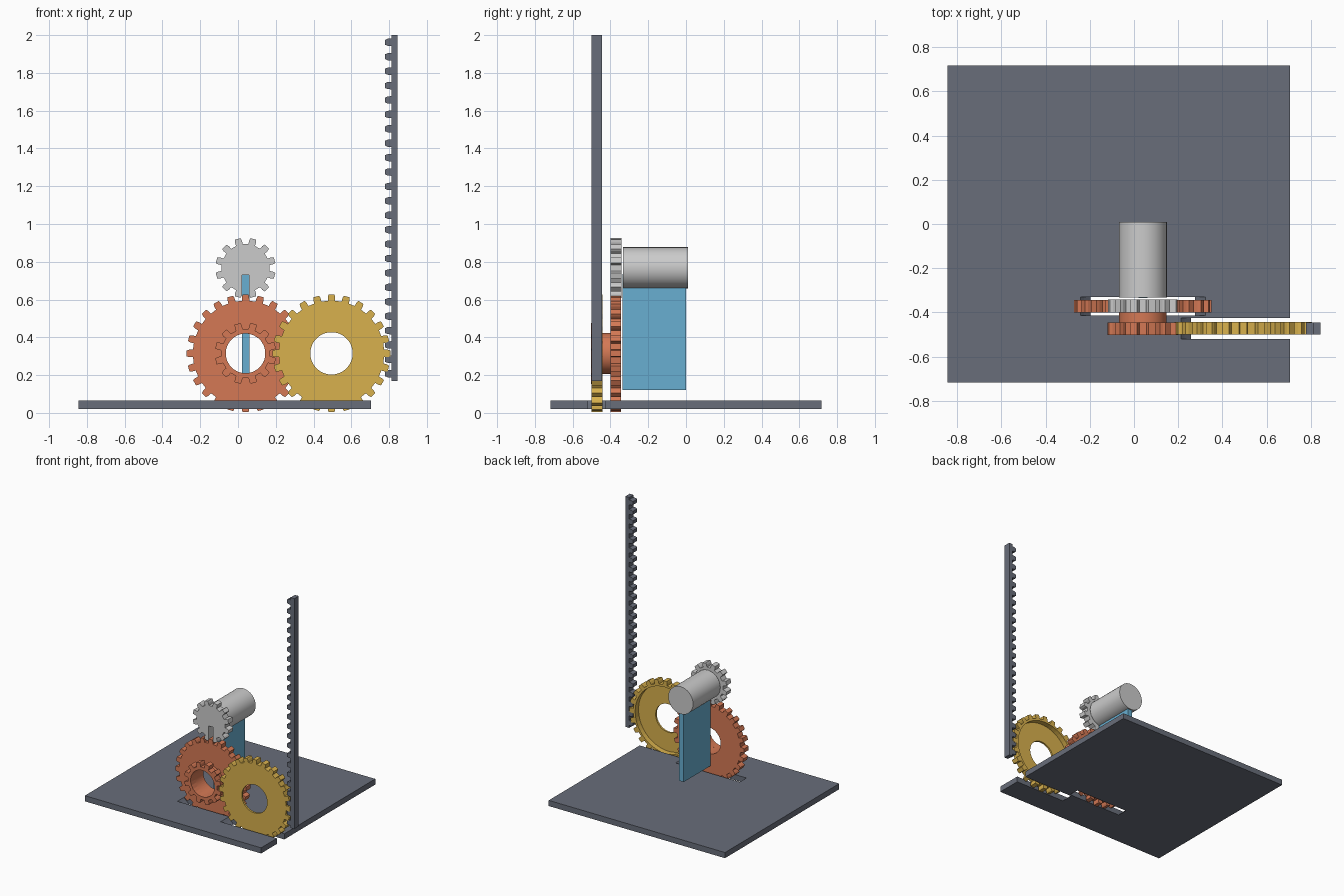
import bpy, bmesh, math
from math import sin, cos, pi, tau

if "Cube" in bpy.data.objects:
    bpy.data.objects.remove(bpy.data.objects["Cube"])


def material(name, rgb):
    m = bpy.data.materials.new(name)
    m.diffuse_color = (*rgb, 1)
    m.use_nodes = True
    m.node_tree.nodes["Principled BSDF"].inputs["Base Color"].default_value = m.diffuse_color
    return m


SLATE = material("slate", (0.14, 0.155, 0.195))
ORANGE = material("orange", (0.66, 0.19, 0.09))
YELLOW = material("yellow", (0.69, 0.44, 0.075))
BLUE = material("blue", (0.14, 0.43, 0.64))


def make_loops(name, loops, closed, mat=None):
    """Skin a series of (xz points, y) loops; closed joins last to first, else caps both ends."""
    bm = bmesh.new()
    rings = [[bm.verts.new((x, y, z)) for x, z in pts] for pts, y in loops]
    pairs = list(zip(rings, rings[1:]))
    if closed:
        pairs.append((rings[-1], rings[0]))
    else:
        bm.faces.new(rings[0])
        bm.faces.new(rings[-1])
    for a, b in pairs:
        for i in range(len(a)):
            j = (i + 1) % len(a)
            bm.faces.new((a[i], a[j], b[j], b[i]))
    bmesh.ops.recalc_face_normals(bm, faces=bm.faces)
    me = bpy.data.meshes.new(name)
    bm.to_mesh(me)
    bm.free()
    ob = bpy.data.objects.new(name, me)
    bpy.context.collection.objects.link(ob)
    if mat:
        me.materials.append(mat)
    return ob


def circle(cx, cz, r, angles):
    return [(cx + r * cos(a), cz + r * sin(a)) for a in angles]


def even(n):
    return [tau * i / n for i in range(n)]


def box(name, x0, x1, y0, y1, z0, z1, mat=None):
    pts = [(x0, z0), (x1, z0), (x1, z1), (x0, z1)]
    return make_loops(name, [(pts, y0), (pts, y1)], False, mat)


def gear(name, cx, cz, teeth, tip, y0, y1, phase=0, hole=0, mat=None, recess=0):
    # half tooth widths as fractions of the pitch, at root, pitch circle and tip
    prof = [(-.27, tip - .033), (-.25, tip - .014), (-.19, tip),
            (.19, tip), (.25, tip - .014), (.27, tip - .033)]
    polar = [((i + f + phase) * tau / teeth, r) for i in range(teeth) for f, r in prof]
    angs = [a for a, r in polar]
    outer = [(cx + r * cos(a), cz + r * sin(a)) for a, r in polar]
    loops = [(outer, y0), (outer, y1)]
    if not hole:
        return make_loops(name, loops, False, mat)
    back = y1
    if recess:
        rim = circle(cx, cz, tip - .05, angs)
        back = y1 - recess
        loops += [(rim, y1), (rim, back)]
    bore = circle(cx, cz, hole, angs)
    loops += [(bore, back), (bore, y0)]
    return make_loops(name, loops, True, mat)


def cut(ob, cutter):
    m = ob.modifiers.new("cut", 'BOOLEAN')
    m.operation = 'DIFFERENCE'
    m.solver = 'EXACT'
    m.object = cutter
    bpy.context.view_layer.objects.active = ob
    bpy.ops.object.modifier_apply(modifier=m.name)
    bpy.data.objects.remove(cutter)


def smooth(ob):
    bpy.ops.object.select_all(action='DESELECT')
    ob.select_set(True)
    bpy.context.view_layer.objects.active = ob
    bpy.ops.object.shade_smooth_by_angle(angle=math.radians(30))


AX, BX, GZ = 0.04, 0.495, 0.315   # gear axle positions

# base plate with round-bottomed clearance slots for the two big gears
plate = box("base_plate", -.845, .705, -.717, .717, .02, .065, SLATE)
for cx, y0, y1 in ((AX, -.413, -.33), (BX, -.52, -.425)):
    c = circle(cx, GZ, .378, even(64))
    cut(plate, make_loops("slot_cutter", [(c, y0), (c, y1)], False))

# compound gear: large wheel, small pinion and hollow hub
gear("large_gear", AX, GZ, 24, .312, -.40, -.343, hole=.105, mat=ORANGE)
gear("small_gear", AX, GZ, 12, .163, -.503, -.445, phase=.5, hole=.105, mat=ORANGE)
o, i = circle(AX, GZ, .108, even(48)), circle(AX, GZ, .105, even(48))
smooth(make_loops("hub", [(o, -.446), (o, -.399), (i, -.399), (i, -.446)], True, ORANGE))

# output gear, dished at the back, driving the rack
gear("output_gear", BX, GZ, 24, .312, -.50, -.443, hole=.112, mat=YELLOW, recess=.042)

# motor with its slotted pinion
pinion = gear("motor_pinion", AX, .767, 12, .16, -.40, -.342, phase=.5)
cut(pinion, box("key_cutter", .021, .059, -.45, -.30, .60, .73))
m = circle(AX, .768, .109, even(32))
smooth(make_loops("motor", [(m, -.333), (m, .01)], False))

# motor support plate
box("motor_support", .02, .06, -.336, 0, .12, .735, BLUE)

# toothed rack in two lengths
PITCH = .0763


def rack(name, top, count):
    bottom = top - count * PITCH
    pts = [(.845, bottom), (.845, top)]
    for k in range(count):
        z = top - (k + .5) * PITCH
        pts += [(.812, z + .02), (.793, z + .019), (.779, z + .013),
                (.779, z - .013), (.793, z - .019), (.812, z - .02)]
    pts.insert(2, (.812, top))
    pts.append((.812, bottom))
    make_loops(name, [(pts, -.50), (pts, -.445)], False, SLATE)
    return bottom


rack("rack_lower", rack("rack_upper", 2.0, 10), 14)
